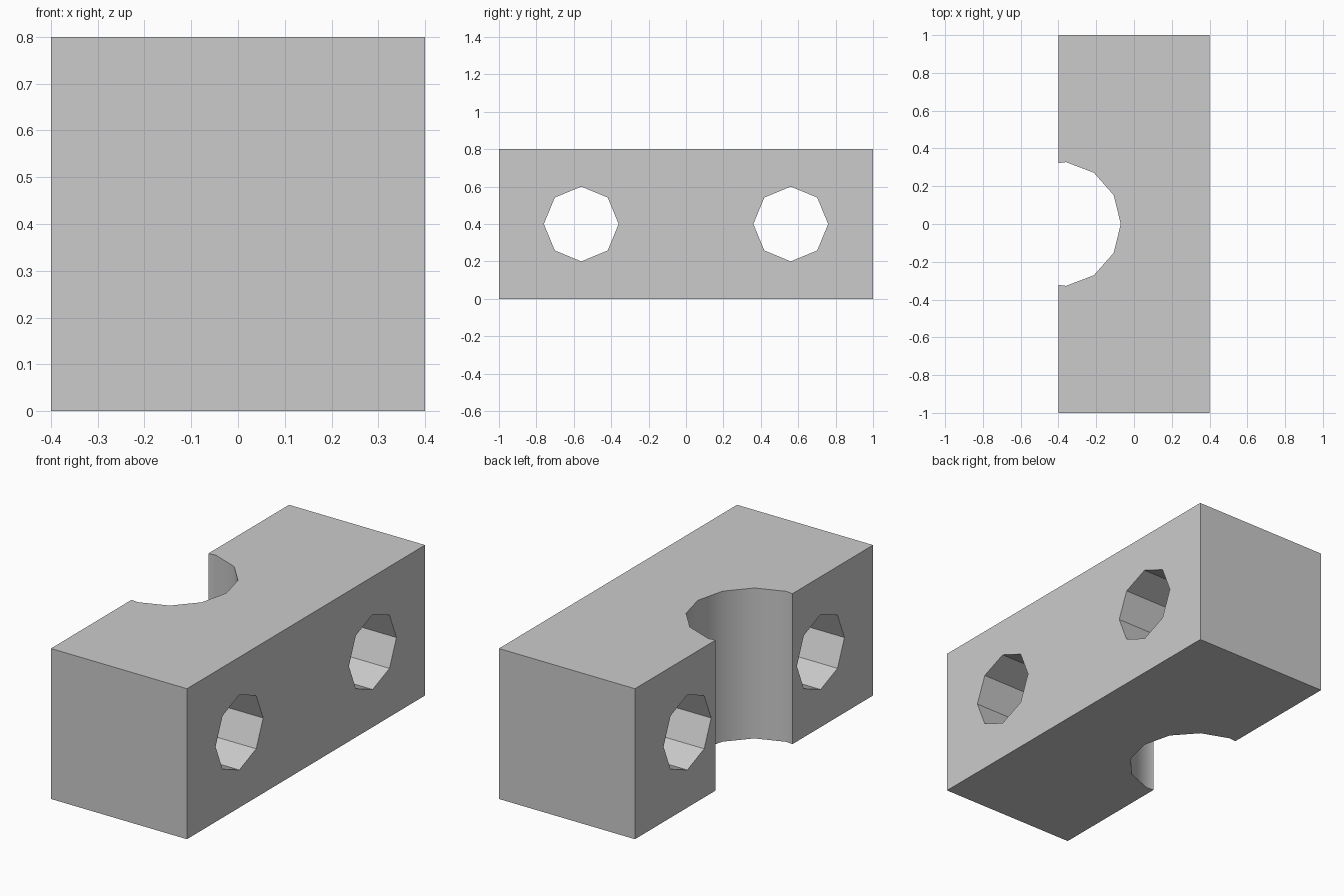
import bpy
import math
from math import radians

cube = bpy.data.objects.get("Cube")
if cube:
    bpy.data.objects.remove(cube, do_unlink=True)

grey = bpy.data.materials.new("plain grey")
grey.use_nodes = True
grey.diffuse_color = (0.6, 0.6, 0.6, 1)
grey.node_tree.nodes["Principled BSDF"].inputs["Base Color"].default_value = grey.diffuse_color


def cutter(name, sides, radius, depth, location, rotation=(0, 0, 0)):
    bpy.ops.mesh.primitive_cylinder_add(vertices=sides, radius=radius, depth=depth,
                                        location=location, rotation=rotation)
    obj = bpy.context.object
    obj.name = name
    obj.hide_render = True
    obj.data.materials.append(grey)
    return obj


# Half-round groove down one long side, and two octagonal bolt holes across
cutters = [cutter("groove_cutter", 13, 0.33, 2, (-0.4, 0, 0.4), (0, 0, radians(-90)))]
for side in (-1, 1):
    cutters.append(cutter("bolt_hole_cutter", 8, 0.2, 2, (0, side * 0.56, 0.4),
                          (0, radians(90), 0)))

# Clamp block
bpy.ops.mesh.primitive_cube_add(size=1, location=(0, 0, 0.4))
block = bpy.context.object
block.name = "clamp_block"
block.scale = (0.8, 2, 0.8)
bpy.ops.object.transform_apply(location=False, rotation=False, scale=True)
block.data.materials.append(grey)

# Cut the openings, then discard the cutters
for tool in cutters:
    cut = block.modifiers.new(tool.name, 'BOOLEAN')
    cut.operation = 'DIFFERENCE'
    cut.solver = 'EXACT'
    cut.object = tool
    bpy.ops.object.modifier_apply(modifier=cut.name)
for tool in cutters:
    bpy.data.objects.remove(tool, do_unlink=True)

# Smooth groove wall, crisp hole facets
bpy.ops.object.shade_smooth_by_angle(angle=radians(30))
